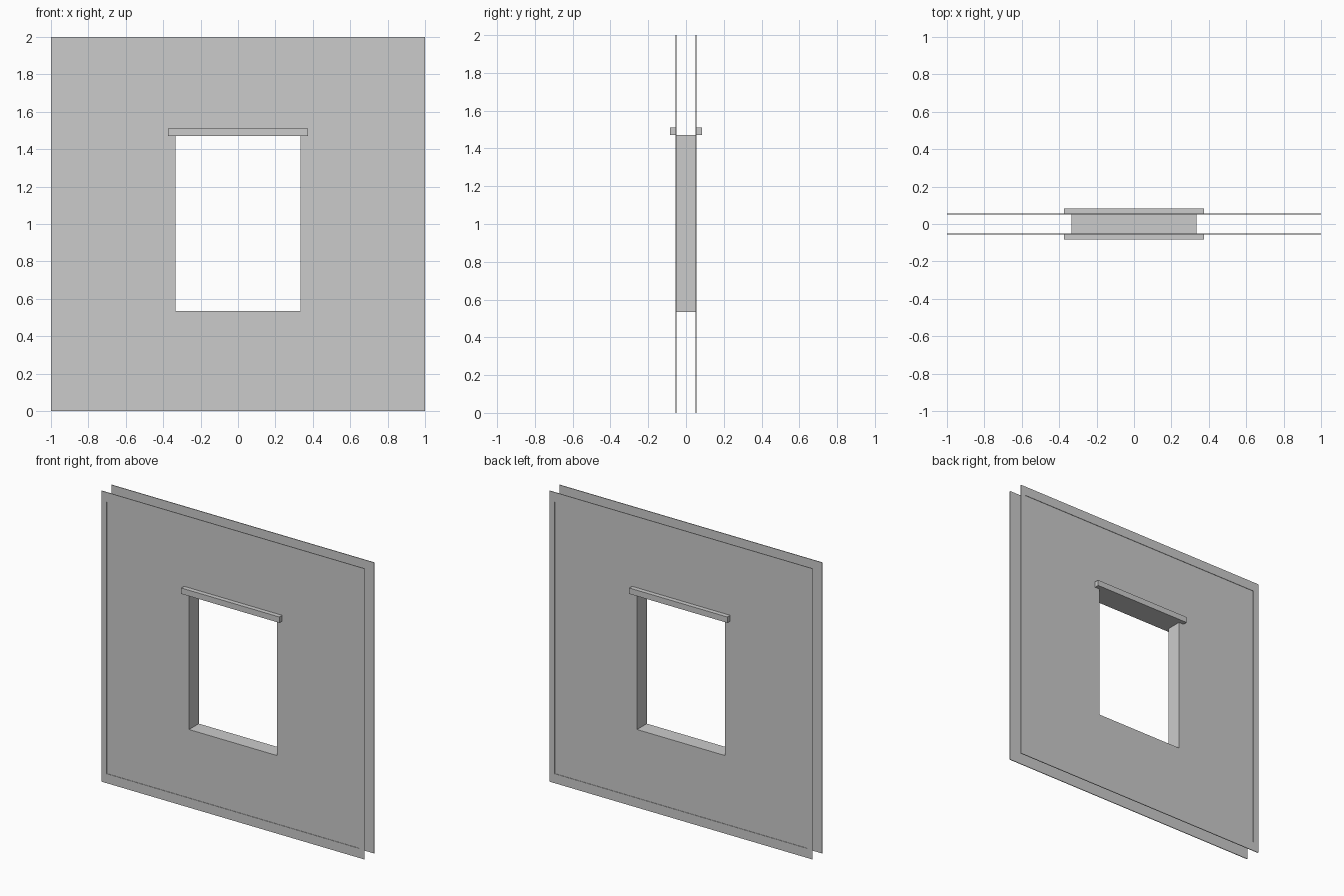
import bpy, bmesh

cube = bpy.data.objects.get("Cube")
if cube:
    bpy.data.objects.remove(cube, do_unlink=True)

grey = bpy.data.materials.new("plain_grey")
grey.use_nodes = True
grey.diffuse_color = (0.6, 0.6, 0.6, 1)
grey.node_tree.nodes["Principled BSDF"].inputs["Base Color"].default_value = (0.6, 0.6, 0.6, 1)

# Rectangles in the wall plane: x half width, bottom, top
OUTER = (1.0, 0.0, 2.0)
PANEL = (0.96, 0.065, 1.935)
HOLE = (0.335, 0.535, 1.47)
BACK, RECESS, FACE = 0.051, 0.053, 0.056


def finish(name, bm):
    bmesh.ops.recalc_face_normals(bm, faces=bm.faces)
    mesh = bpy.data.meshes.new(name)
    bm.to_mesh(mesh)
    bm.free()
    mesh.materials.append(grey)
    obj = bpy.data.objects.new(name, mesh)
    bpy.context.collection.objects.link(obj)
    return obj


def loft(name, loops, closed=False):
    """Join a chain of (rectangle, y) loops with quads."""
    bm = bmesh.new()
    rings = []
    for (w, low, high), y in loops:
        corners = ((-w, low), (w, low), (w, high), (-w, high))
        rings.append([bm.verts.new((x, y, z)) for x, z in corners])
    pairs = list(zip(rings, rings[1:]))
    if closed:
        pairs.append((rings[-1], rings[0]))
    for a, b in pairs:
        for i in range(4):
            j = (i + 1) % 4
            bm.faces.new((a[i], a[j], b[j], b[i]))
    return finish(name, bm)


def box(name, low, high):
    bm = bmesh.new()
    bmesh.ops.create_cube(bm, size=1)
    for v in bm.verts:
        v.co = [(a + b) / 2 + c * (b - a) for a, b, c in zip(low, high, v.co)]
    return finish(name, bm)


# Thin wall sheets with a raised border, and a ledge over each opening
for label, s in (("front", -1), ("back", 1)):
    loft(label + "_wall_sheet", [
        (HOLE, s * BACK), (OUTER, s * BACK), (OUTER, s * FACE),
        (PANEL, s * FACE), (PANEL, s * RECESS), (HOLE, s * RECESS)], closed=True)
    y0, y1 = sorted((s * RECESS, s * 0.084))
    box(label + "_window_ledge", (-0.373, y0, 1.47), (0.373, y1, 1.51))

# Lining of the window opening, with its faces turned into the opening
reveal = loft("window_reveal", [(HOLE, -RECESS), (HOLE, RECESS)])
centre_z = (HOLE[1] + HOLE[2]) / 2
face = reveal.data.polygons[0]
if face.normal.z * (centre_z - face.center.z) < 0:
    reveal.data.flip_normals()
